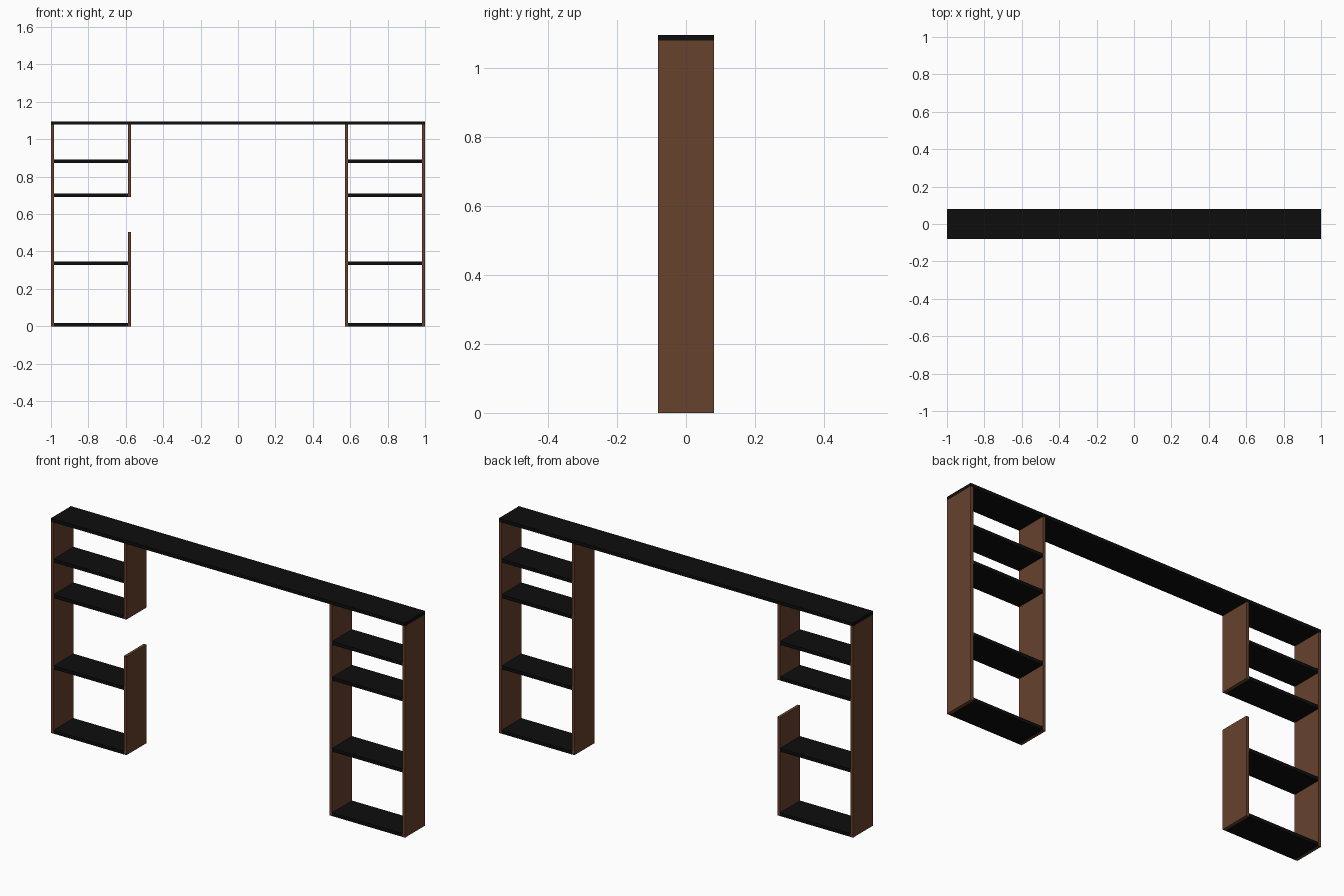
import bpy

if "Cube" in bpy.data.objects:
    bpy.data.objects.remove(bpy.data.objects["Cube"])

T = 0.017          # board thickness
DEPTH = 0.162
TOP = 1.095        # overall height
UNDER = TOP - T    # underside of the long top board


def material(name, rgb):
    m = bpy.data.materials.new(name)
    m.diffuse_color = (*rgb, 1)
    m.use_nodes = True
    m.node_tree.nodes["Principled BSDF"].inputs["Base Color"].default_value = m.diffuse_color
    return m


brown = material("brown wood", (0.135, 0.054, 0.027))
black = material("black board", (0.004, 0.004, 0.004))


def board(name, x0, x1, z0, z1, mat):
    bpy.ops.mesh.primitive_cube_add(size=1, location=((x0 + x1) / 2, 0, (z0 + z1) / 2))
    ob = bpy.context.object
    ob.name = name
    ob.scale = (x1 - x0, DEPTH, z1 - z0)
    bpy.ops.object.transform_apply(location=False, rotation=False, scale=True)
    ob.data.materials.append(mat)


# Long top board bridging both shelf units
board("top_board", -1, 1, UNDER, TOP, black)

P = 0.015                   # upright thickness
OUT, IN = 1.0, 0.573        # outer and inner faces of each unit
SHELVES = (0.0, 0.329, 0.692, 0.874)

for side, s in (("left", -1), ("right", 1)):
    # Outer upright
    a, b = sorted((s * OUT, s * (OUT - P)))
    board(side + "_outer_upright", a, b, 0, UNDER, brown)

    # Inner upright; the left one has an open gap
    a, b = sorted((s * IN, s * (IN + P)))
    spans = ((0, 0.503), (0.692, UNDER)) if s < 0 else ((0, UNDER),)
    for i, (z0, z1) in enumerate(spans):
        board(f"{side}_inner_upright_{i + 1}", a, b, z0, z1, brown)

    # Shelves between the uprights
    a, b = sorted((s * (IN + P), s * (OUT - P)))
    for i, z in enumerate(SHELVES):
        board(f"{side}_shelf_{i + 1}", a, b, z, z + T, black)
